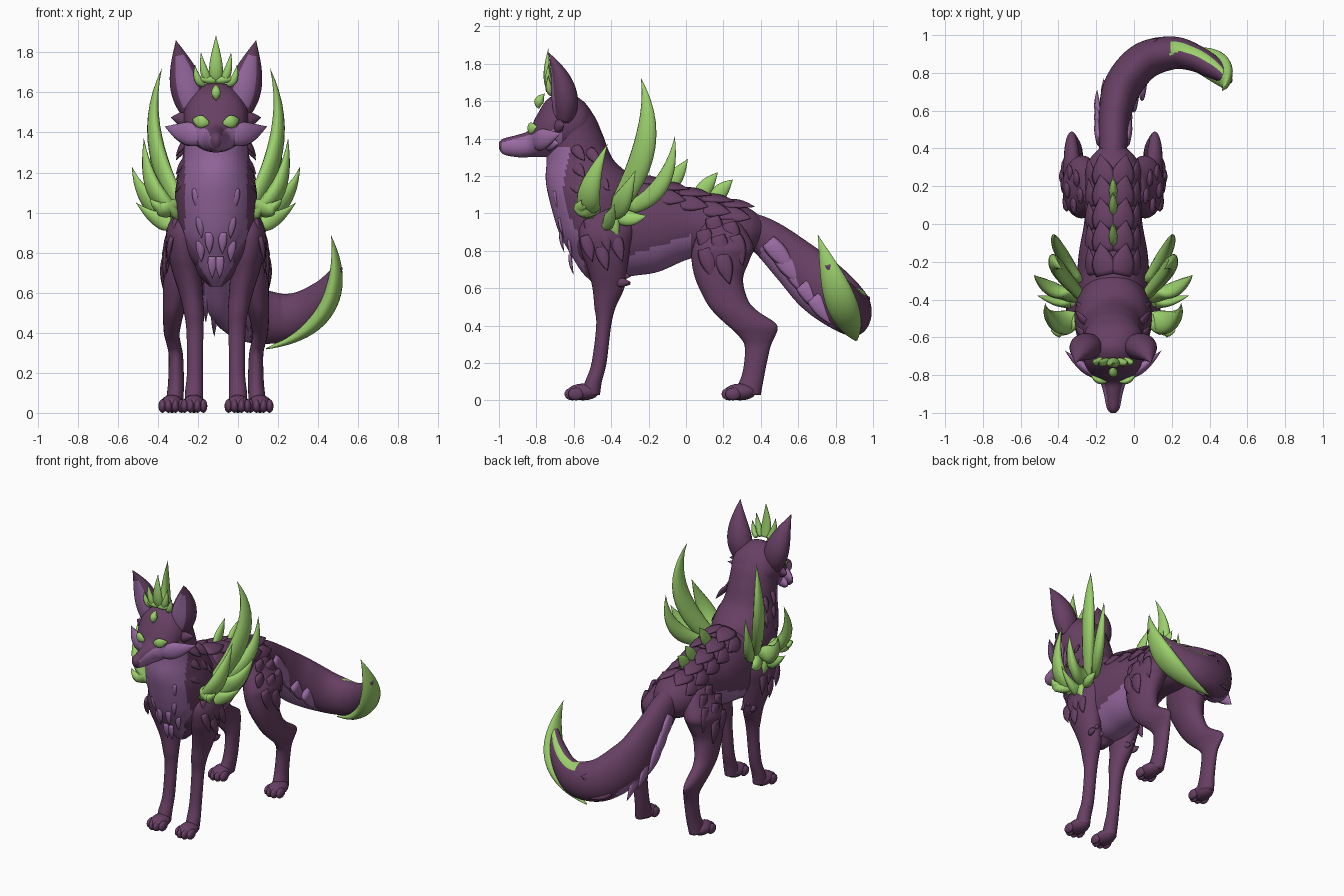
import bpy, bmesh, math
from mathutils import Vector, Matrix

X0 = -0.11  # body centre line


def material(name, rgb):
    m = bpy.data.materials.new(name)
    m.diffuse_color = (*rgb, 1)
    return m


DARK = material("dark purple", (0.135, 0.05, 0.125))
LILAC = material("lilac", (0.32, 0.145, 0.36))
GREEN = material("leaf green", (0.33, 0.63, 0.15))


def finish(bm, name, mats, rule=None):
    bmesh.ops.recalc_face_normals(bm, faces=bm.faces[:])
    bm.normal_update()
    for f in bm.faces:
        f.smooth = True
        if rule:
            c = f.calc_center_median()
            f.material_index = int(rule(abs(c.x - X0), c.y, c.z, f.normal))
    me = bpy.data.meshes.new(name)
    bm.to_mesh(me)
    bm.free()
    for m in mats:
        me.materials.append(m)
    ob = bpy.data.objects.new(name, me)
    bpy.context.collection.objects.link(ob)
    return ob


def smooth_path(pts, n):
    out = []
    for i in range(len(pts) - 1):
        a, b, c, d = pts[max(i - 1, 0)], pts[i], pts[i + 1], pts[min(i + 2, len(pts) - 1)]
        for k in range(n):
            t = k / n
            out.append([0.5 * (2 * q + (r - p) * t + (2 * p - 5 * q + 4 * r - s) * t * t
                               + (3 * q - p - 3 * r + s) * t ** 3) for p, q, r, s in zip(a, b, c, d)])
    return out + [list(pts[-1])]


def skin(bm, rings):
    vs = [[bm.verts.new(p) for p in r] for r in rings]
    n = len(vs[0])
    for a, b in zip(vs, vs[1:]):
        for i in range(n):
            bm.faces.new((a[i], a[(i + 1) % n], b[(i + 1) % n], b[i]))
    bm.faces.new(vs[0])
    bm.faces.new(vs[-1])


def loft(bm, secs, axis, s=1, seg=36, n=6):
    """Sections (t, low, high, centre x, half width), rings square to axis."""
    rings = []
    for t, lo, hi, c, h in smooth_path(secs, n):
        ring = []
        for i in range(seg):
            a = 2 * math.pi * i / seg
            x, w = X0 + s * (c + h * math.cos(a)), (lo + hi) / 2 + (hi - lo) / 2 * math.sin(a)
            ring.append(Vector((x, w, t) if axis == 'z' else (x, t, w)))
        rings.append(ring)
    skin(bm, rings)


def tube(bm, secs, ref, seg):
    """Sections (x, y, z, wide radius, thin radius); thin side points along ref."""
    P = [Vector(q[:3]) for q in secs]
    rings = []
    for i, q in enumerate(secs):
        t = (P[min(i + 1, len(P) - 1)] - P[max(i - 1, 0)]).normalized()
        a = t.cross(Vector(ref)).normalized()
        b = a.cross(t)
        rings.append([P[i] + a * q[3] * math.cos(k * 2 * math.pi / seg) + b * q[4] * math.sin(k * 2 * math.pi / seg)
                      for k in range(seg)])
    skin(bm, rings)


def spike(bm, s, b, m, t, w, th, ref, start=0.25, seg=12, n=12):
    """Curved, pointed horn or tuft; s mirrors it across the centre line."""
    b, m, t = (Vector((X0 + s * p[0], p[1], p[2])) for p in (b, m, t))
    secs = []
    for i in range(n + 1):
        u = i / n
        f = max(math.sin(math.pi * (start + u * (1 - start))), 0.01)
        secs.append((*(b * (1 - u) ** 2 + m * 2 * u * (1 - u) + t * u * u), w * f, th * f))
    tube(bm, secs, (s * ref[0], ref[1], ref[2]), seg)


def tuft(bm, s, b, t, w, th, ref):
    mid = [(p + q) / 2 + 0.01 * r for p, q, r in zip(b, t, ref)]
    spike(bm, s, b, mid, t, w, th, ref, 0.3, 8, 7)


def ball(bm, c, r):
    bmesh.ops.create_uvsphere(bm, u_segments=16, v_segments=10, radius=1,
                              matrix=Matrix.Translation(c) @ Matrix.Diagonal((*r, 1)))


# torso with lilac belly
bm = bmesh.new()
loft(bm, [(-.62, .85, 1.0, 0, .08), (-.55, .72, 1.1, 0, .17), (-.4, .66, 1.19, 0, .195), (-.25, .67, 1.18, 0, .19),
          (-.14, .69, 1.165, 0, .18), (0, .75, 1.12, 0, .155), (.1, .77, 1.1, 0, .15), (.25, .76, 1.06, 0, .155),
          (.35, .79, 1.02, 0, .12), (.42, .86, .96, 0, .05)], 'y', seg=72, n=12)
finish(bm, "torso", [DARK, LILAC], lambda x, y, z, n: -.45 < y < .03 and z < .76 + .33 * (y + .35))

# neck and chest with lilac bib
bm = bmesh.new()
loft(bm, [(.63, -.5, -.42, 0, .03), (.69, -.56, -.34, 0, .09), (.78, -.615, -.25, 0, .14), (.9, -.68, -.25, 0, .185),
          (1.07, -.73, -.25, 0, .205), (1.18, -.75, -.28, 0, .19), (1.29, -.745, -.39, 0, .165),
          (1.42, -.75, -.445, 0, .155), (1.52, -.74, -.49, 0, .145), (1.6, -.72, -.56, 0, .10)], 'z', seg=80, n=12)
finish(bm, "neck_and_chest", [DARK, LILAC],
       lambda x, y, z, n: z < 1.36 and y < -.42 and n.y < -.25 and x < min(.155, .02 + .6 * (z - .63)))

# chest fur
bm = bmesh.new()
for s in (-1, 1):
    for x, y, z in ((.08, -.69, .98), (.035, -.685, .90), (.08, -.64, .86), (.02, -.635, .78), (.10, -.715, 1.12)):
        tuft(bm, s, (x, y + .015, z), (x * .9, y + .035, z - .11), .022, .01, (0, -1, 0))
finish(bm, "chest_fur", [LILAC])

# head and muzzle
bm = bmesh.new()
loft(bm, [(-1.0, 1.345, 1.38, 0, .014), (-.975, 1.315, 1.4, 0, .034), (-.9, 1.3, 1.42, 0, .05),
          (-.84, 1.3, 1.445, 0, .07), (-.8, 1.3, 1.52, 0, .115), (-.74, 1.3, 1.61, 0, .15),
          (-.65, 1.3, 1.65, 0, .165), (-.55, 1.36, 1.60, 0, .14), (-.49, 1.43, 1.52, 0, .06)], 'y', seg=64, n=8)
finish(bm, "head", [DARK, LILAC],
       lambda x, y, z, n: -.985 < y < -.66 and z < 1.375 + .27 * (y + 1))

# cheek tufts and neck ruff
bm = bmesh.new()
for s in (-1, 1):
    spike(bm, s, (.06, -.80, 1.39), (.15, -.78, 1.385), (.255, -.67, 1.43), .06, .03, (.3, -1, 0))
    tuft(bm, s, (.10, -.74, 1.37), (.21, -.68, 1.375), .04, .025, (0, -1, 0))
finish(bm, "cheek_tufts", [LILAC])
bm = bmesh.new()
for s in (-1, 1):
    tuft(bm, s, (.12, -.69, 1.46), (.225, -.65, 1.475), .04, .025, (0, -1, 0))
    for y, z in ((-.60, 1.36), (-.52, 1.34), (-.6, 1.27), (-.52, 1.24), (-.62, 1.18), (-.47, 1.2)):
        tuft(bm, s, (.145, y, z), (.20, y + .06, z - .08), .03, .012, (1, 0, 0))
finish(bm, "ruff", [DARK])

# ears with lilac fronts
for s, side in ((-1, "right"), (1, "left")):
    bm = bmesh.new()
    spike(bm, s, (.115, -.655, 1.50), (.155, -.62, 1.66), (.20, -.735, 1.86), .083, .07, (.15, -1, 0), .25, 36, 24)
    finish(bm, side + "_ear", [DARK, LILAC], lambda x, y, z, n: n.y < -.82 and 1.53 < z < 1.79)

# eyes, forehead gem and crown
bm = bmesh.new()
for s in (-1, 1):
    spike(bm, s, (.035, -.835, 1.445), (.085, -.84, 1.455), (.118, -.795, 1.465), .032, .016, (.4, -1, 0), .08)
finish(bm, "eyes", [GREEN])
bm = bmesh.new()
spike(bm, 1, (0, -.785, 1.56), (0, -.80, 1.60), (0, -.755, 1.64), .024, .025, (0, -1, 0), .03)
spike(bm, 1, (0, -.72, 1.65), (0, -.755, 1.72), (0, -.735, 1.885), .035, .022, (0, -1, 0))
for s in (-1, 1):
    spike(bm, s, (.03, -.72, 1.65), (.065, -.745, 1.69), (.075, -.735, 1.80), .022, .02, (0, -1, 0))
    spike(bm, s, (.06, -.715, 1.64), (.1, -.74, 1.65), (.105, -.735, 1.74), .02, .018, (0, -1, 0))
    tuft(bm, s, (.0, -.73, 1.66), (.10, -.73, 1.67), .02, .018, (0, -1, 0))
finish(bm, "crown_and_gem", [GREEN])

# legs and paws
FRONT = [(1.05, -.5, -.3, .13, .05), (.92, -.57, -.28, .165, .08), (.8, -.56, -.3, .16, .08),
         (.7, -.525, -.315, .145, .072), (.6, -.5, -.33, .125, .06), (.5, -.49, -.375, .11, .05),
         (.4, -.48, -.4, .105, .042), (.2, -.505, -.425, .105, .04), (.1, -.54, -.45, .11, .045), (.03, -.57, -.46, .11, .045)]
HIND = [(.97, .1, .28, .11, .05), (.83, .04, .36, .16, .1), (.75, .03, .34, .17, .095), (.65, .05, .305, .185, .08),
        (.54, .1, .33, .205, .06), (.48, .14, .38, .215, .05), (.42, .2, .47, .22, .042), (.385, .24, .49, .22, .038),
        (.34, .285, .475, .21, .036), (.28, .315, .45, .2, .036), (.14, .3, .42, .2, .04), (.03, .25, .4, .21, .045)]
for s, side in ((-1, "right"), (1, "left")):
    for part, secs, px, py in (("front", FRONT, .11, -.55), ("hind", HIND, .22, .29)):
        bm = bmesh.new()
        loft(bm, secs, 'z', s, 24)
        ball(bm, (X0 + s * px, py, .045), (.058, .085, .045))
        for dx, dy in ((-.047, .02), (-.017, 0), (.017, 0), (.047, .02)):
            ball(bm, (X0 + s * px + dx, py - .058 + dy, .034), (.02, .042, .034))
        finish(bm, f"{side}_{part}_leg", [DARK])

# leaf-like scales on thighs, shoulders, elbows and back
bm = bmesh.new()
for s in (-1, 1):
    for y, z, x in ((.14, .98, .17), (.23, .95, .19), (.09, .91, .205), (.17, .88, .24), (.26, .88, .225),
                    (.10, .81, .245), (.19, .78, .255)):
        tuft(bm, s, (x, y, z), (x + .01, y + .045, z - .16), .045, .016, (1, 0, 0))
    for y, z, x in ((-.52, .97, .2), (-.45, .93, .225), (-.54, .88, .22), (-.38, .88, .225), (-.46, .83, .225)):
        tuft(bm, s, (x, y, z), (x + .02, y + .04, z - .14), .035, .014, (1, 0, 0))
    for x, z in ((.1, .64), (.14, .67), (.17, .63)):
        tuft(bm, s, (x, -.37, z), (x + .01, -.295, z - .05 + x * .3), .025, .015, (1, 0, 0))
    for y in (-.27, -.15, -.03, .09, .2):
        z = 1.115 - .27 * (y + .1)
        tuft(bm, s, (.04, y, z + .02), (.07, y + .17, z), .065, .018, (.3, 0, 1))
        tuft(bm, s, (.11, y, z - .035), (.13, y + .15, z - .06), .05, .014, (1, 0, .6))
finish(bm, "fur_scales", [DARK])

# shoulder horns
HORNS = [((.17, -.38, 1.02), (.39, -.13, 1.37), (.27, -.24, 1.72), .066, .038),
         ((.18, -.30, 1.03), (.33, -.08, 1.10), (.31, -.06, 1.41), .05, .035),
         ((.18, -.38, 1.02), (.36, -.36, 1.00), (.42, -.27, 1.23), .062, .038),
         ((.18, -.50, 1.00), (.35, -.57, 1.06), (.36, -.42, 1.37), .066, .04),
         ((.17, -.47, 1.04), (.28, -.60, .99), (.33, -.56, 1.07), .05, .035),
         ((.18, -.42, .95), (.28, -.42, .93), (.40, -.38, 1.05), .045, .03),
         ((.18, -.38, 1.0), (.25, -.30, .95), (.25, -.21, .99), .045, .03),
         ((.17, -.42, 1.0), (.25, -.40, .95), (.23, -.36, .87), .045, .03)]
for s, side in ((-1, "right"), (1, "left")):
    bm = bmesh.new()
    for b, m, t, w, th in HORNS:
        spike(bm, s, b, m, t, w, th, (1, -.2, .3))
    finish(bm, side + "_shoulder_horns", [GREEN])

# spine spikes
bm = bmesh.new()
for y, z, h in ((-.08, 1.14, .15), (.08, 1.09, .13), (.16, 1.07, .11)):
    spike(bm, 1, (0, y - .02, z - .01), (0, y + .03, z + .06), (0, y + .09, z + h), .042, .022, (1, 0, 0))
finish(bm, "spine_spikes", [GREEN])

# tail with lilac underside and a green stripe on the outer top of the tip
bm = bmesh.new()
tube(bm, smooth_path([(-.11, .25, .95, .07, .08), (-.11, .42, .875, .075, .1), (-.1, .58, .74, .085, .13),
                      (-.06, .73, .6, .1, .155), (.05, .86, .5, .1, .145), (.2, .905, .475, .088, .125),
                      (.32, .88, .51, .072, .1), (.43, .82, .6, .055, .07), (.505, .76, .73, .018, .02)], 10),
     (0, 0, 1), 48)
finish(bm, "tail", [DARK, LILAC, GREEN],
       lambda x, y, z, n: 2 if x > .3 and n.y + n.x > .1 and n.z > .1 and n.y < .8
       else .4 < y < .86 and x < .17 and n.z < -.3)

# tail fur tufts
bm = bmesh.new()
for y, z in ((.44, .81), (.50, .73), (.56, .66), (.62, .58), (.68, .51)):
    for s in (-1, 1):
        dx = max(0, y - .57) * .7
        tuft(bm, 1, (.075 * s + dx, y, z + .04), (.085 * s + dx, y + .15, z - .13), .05, .018, (s, 0, 0))
finish(bm, "tail_under_fur", [LILAC])
bm = bmesh.new()
for b, t in (((.15, .92, .52), (.24, .985, .55)), ((.08, .89, .45), (.2, .96, .39))):
    tuft(bm, 1, b, t, .04, .015, (0, 1, .3))
finish(bm, "tail_tufts", [DARK])

# green blade wrapping the tail tip
bm = bmesh.new()
spike(bm, 1, (.25, .91, .32), (.69, .85, .45), (.575, .705, .885), .085, .045, (.7, 0, -.7), .02, 20, 24)
finish(bm, "tail_blade", [GREEN])
